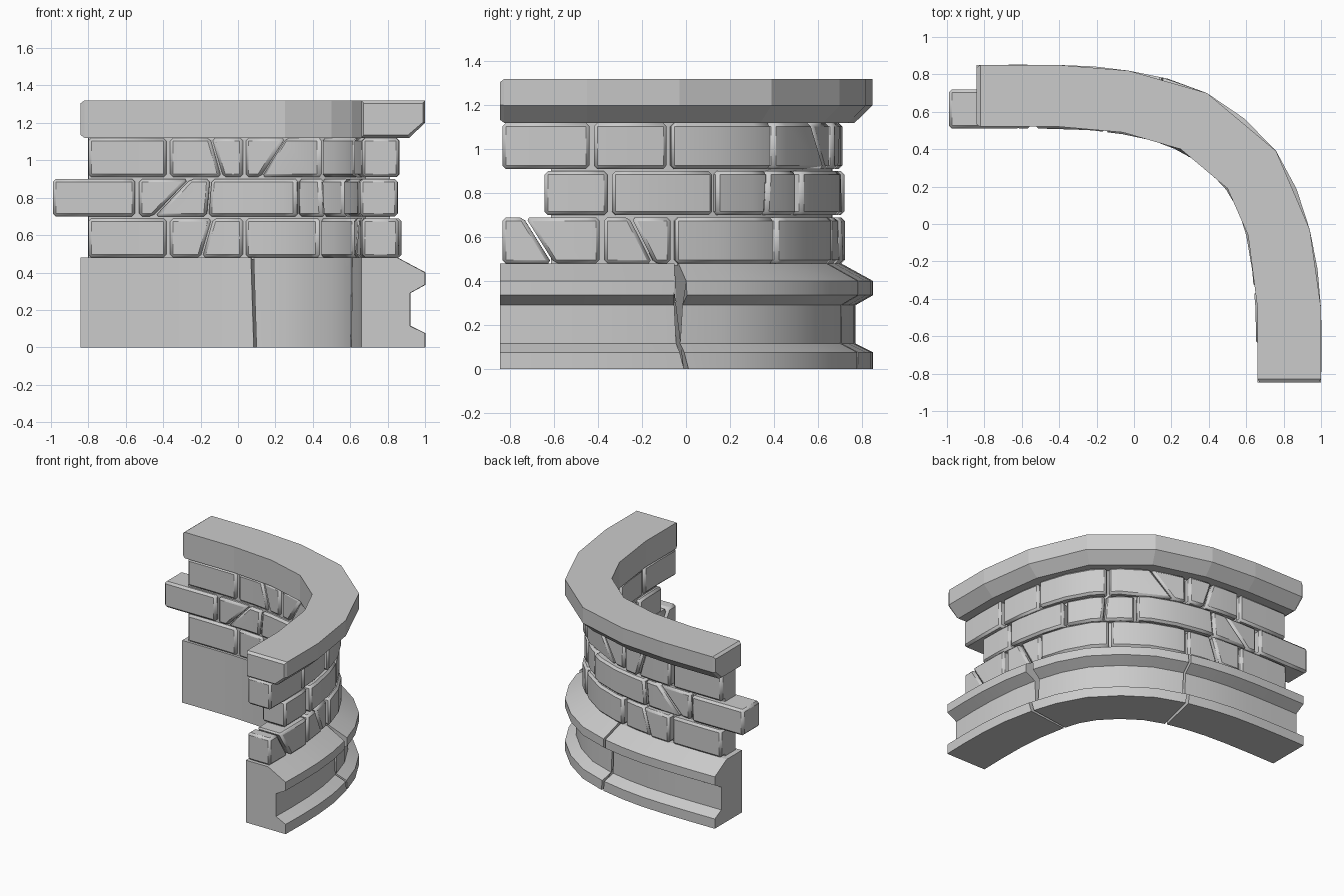
import bpy, bmesh
from mathutils import Vector as V

if "Cube" in bpy.data.objects:
    bpy.data.objects.remove(bpy.data.objects["Cube"])

# Paired outer / inner plan points of the curved wall (first and last are run-outs)
OUT = [(-1.2, .85), (-.84, .85), (-.4, .85), (-.03, .82), (.39, .70), (.76, .39), (.94, -.03), (1, -.45), (1, -.85), (1, -1.2)]
INN = [(-1.2, .52), (-.84, .52), (-.4, .52), (-.06, .49), (.25, .40), (.50, .19), (.61, -.06), (.66, -.45), (.66, -.85), (.66, -1.2)]
COARSE = [(V(i), V(o)) for i, o in zip(INN, OUT)]


def refine(p):
    """Insert a Catmull-Rom midpoint in every inner span."""
    res = [p[0]]
    for k in range(1, len(p) - 2):
        a, b, c, d = p[k - 1:k + 3]
        res += [b, tuple((9 * (b[j] + c[j]) - a[j] - d[j]) / 16 for j in (0, 1))]
    return res + [p[-2], p[-1]]


FINE = refine(COARSE)


def along(st):
    """Position along the wall, measured as x - y a third of the way out."""
    p = st[0].lerp(st[1], .3)
    return p.x - p.y


def at(path, t):
    for a, b in zip(path, path[1:]):
        ta, tb = along(a), along(b)
        if t <= tb:
            k = (t - ta) / (tb - ta)
            return a[0].lerp(b[0], k), a[1].lerp(b[1], k)
    return path[-1]


def ramp(j, k):
    """Joint line: one value, or values spread evenly from bottom to top."""
    if not isinstance(j, tuple):
        return j
    x = min(max(k, 0), 1) * (len(j) - 1)
    i = min(int(x), len(j) - 2)
    return j[i] + (j[i + 1] - j[i]) * (x - i)


def sweep(name, prof, j0, j1, path=FINE, bevel=0, chamfer=0, smooth=True):
    zs = [z for f, z in prof]
    z0, h = min(zs), max(zs) - min(zs)
    mid = (V((min(f for f, z in prof) + max(f for f, z in prof), 2 * z0 + h))) / 2

    def hi(j): return max(j) if isinstance(j, tuple) else j
    def lo(j): return min(j) if isinstance(j, tuple) else j
    inner = [along(s) for s in path if hi(j0) + .025 < along(s) < lo(j1) - .025]
    rows = [(j, prof) for j in [j0] + inner + [j1]]
    if chamfer:
        small = [(mid.x + (f - mid.x) * .93, mid.y + (z - mid.y) * .85) for f, z in prof]
        rows[0], rows[-1] = (j0 + chamfer, prof), (j1 - chamfer, prof)
        rows = [(j0, small)] + rows + [(j1, small)]
    bm = bmesh.new()
    rings = []
    for j, pr in rows:
        ring = []
        for f, z in pr:
            i, o = at(path, ramp(j, (z - z0) / h))
            p = i + (o - i) * f
            ring.append(bm.verts.new((p.x, p.y, z)))
        rings.append(ring)
    n = len(prof)
    for a, b in zip(rings, rings[1:]):
        for k in range(n):
            bm.faces.new((a[k], a[(k + 1) % n], b[(k + 1) % n], b[k]))
    bm.faces.new(rings[0])
    bm.faces.new(rings[-1][::-1])
    bmesh.ops.recalc_face_normals(bm, faces=bm.faces)
    me = bpy.data.meshes.new(name)
    bm.to_mesh(me)
    bm.free()
    ob = bpy.data.objects.new(name, me)
    bpy.context.collection.objects.link(ob)
    if bevel:
        m = ob.modifiers.new("edge_wear", 'BEVEL')
        m.width, m.segments, m.limit_method, m.angle_limit = bevel, 1, 'ANGLE', .8
    if smooth:
        bpy.context.view_layer.objects.active = ob
        ob.select_set(True)
        bpy.ops.object.shade_smooth_by_angle(angle=.4)
        ob.select_set(False)
    return ob


def box(f0, f1, z0, z1):
    return [(f0, z0), (f1, z0), (f1, z1), (f0, z1)]


# Moulded base in three blocks, split by two irregular cracks
base = [(0, 0), (1, 0), (1, .075), (.76, .115), (.76, .29), (1, .335), (1, .40), (.56, .48), (0, .48)]
sweep("base_left", base, -1.46, (-.45, -.47, -.47, -.47))
sweep("base_corner", base, (-.43, -.45, -.455, -.45), (.72, .75, .75, .72, .75))
sweep("base_right", base, (.74, .77, .77, .79, .77), 1.61)

# Recessed mortar core
sweep("mortar_core", box(.06, .44, .47, 1.13), -1.42, 1.38)

# Cap course
sweep("cap_course", [(0, 1.12), (.75, 1.12), (1, 1.2), (1, 1.32), (0, 1.32)], -1.46, 1.61,
      path=COARSE, chamfer=.02, smooth=False)

# Brick courses: joints along the wall; tuples are slanted or kinked cracks
courses = [
    (.48, .69, .01, .60, [-1.43, -.99, (-.80, -.74, -.73), -.52, .16, .78, (.88, .88, 1.0, 1.0), 1.14,
                          (1.37, 1.40, 1.5), 1.61]),
    (.70, .90, -.03, .58, [-1.62, -1.16, (-1.07, -.87), (-.76, -.74), -.07, (.22, .26, .20), .56, 1.10, 1.42]),
    (.91, 1.12, .01, .59, [-1.43, -.99, (-.67, -.66, -.74), -.52, (-.40, -.32, -.20), .18, .80, 1.19, 1.61]),
]


def shift(j, d):
    return tuple(v + d for v in j) if isinstance(j, tuple) else j + d


for r, (z0, z1, f0, f1, joints) in enumerate(courses):
    for k, (a, b) in enumerate(zip(joints, joints[1:])):
        ga = .006 if isinstance(a, tuple) else .011
        gb = .006 if isinstance(b, tuple) else .011
        out = f1 + (0, .025, -.02)[(k + r) % 3]
        sweep(f"brick_{r + 1}_{k + 1}", box(f0, out, z0, z1), shift(a, ga), shift(b, -gb), bevel=.016)
